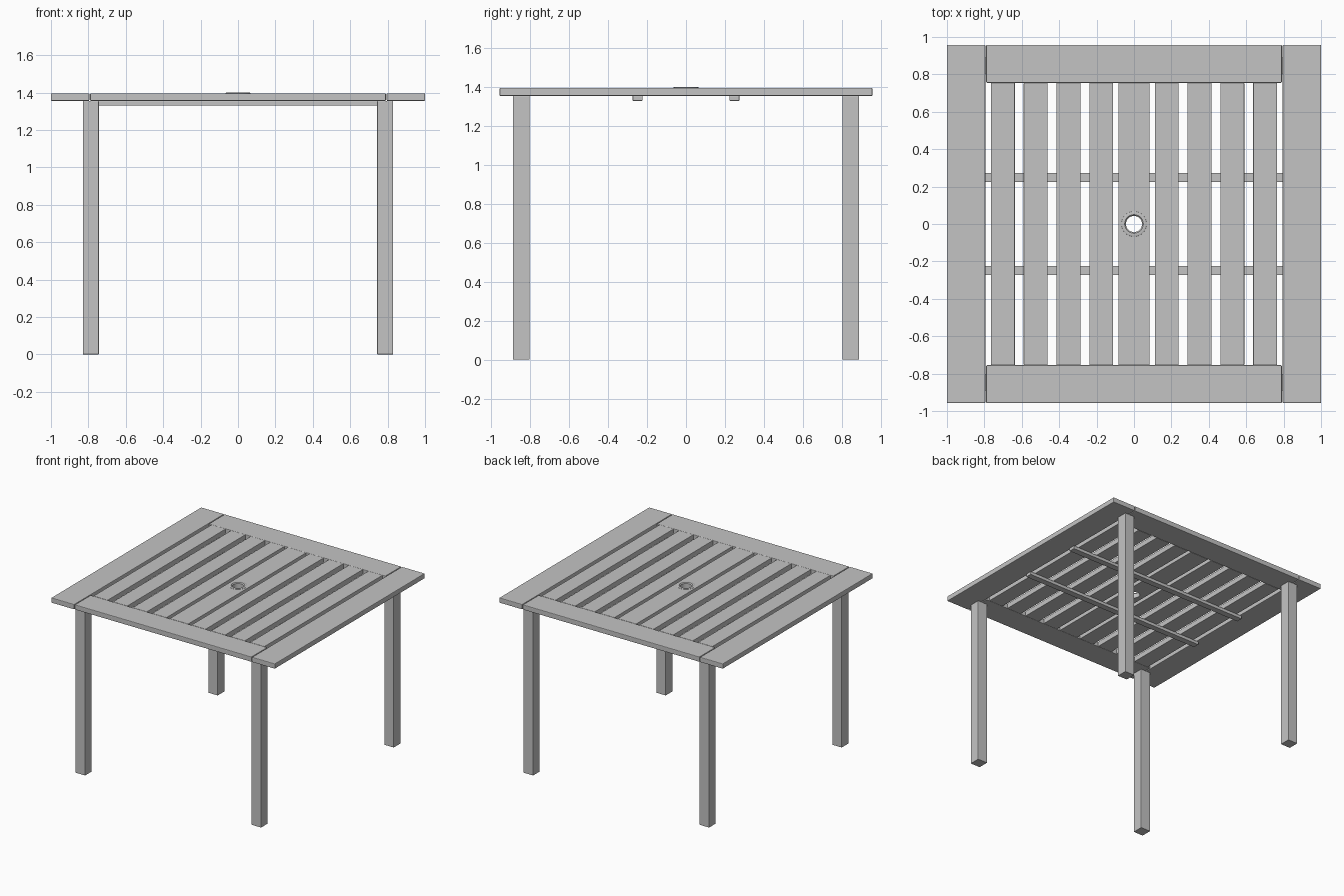
import bpy, bmesh, math

if "Cube" in bpy.data.objects:
    bpy.data.objects.remove(bpy.data.objects["Cube"], do_unlink=True)

TOP, UNDER = 1.396, 1.355      # faces of the table top
EDGE_X, EDGE_Y = 1.0, 0.958    # outer edges
RAIL_X, RAIL_Y = 0.79, 0.755   # inner limits of the frame

grey = bpy.data.materials.new("painted_grey")
grey.use_nodes = True
colour = (0.55, 0.55, 0.55, 1)
grey.diffuse_color = colour
grey.node_tree.nodes["Principled BSDF"].inputs["Base Color"].default_value = colour


def finish(name, bm):
    mesh = bpy.data.meshes.new(name)
    bm.to_mesh(mesh)
    bm.free()
    mesh.materials.append(grey)
    obj = bpy.data.objects.new(name, mesh)
    bpy.context.collection.objects.link(obj)
    return obj


def board(name, x0, x1, y0, y1, z0, z1, bevel=0.005):
    """Box between two corners with lightly eased edges."""
    bm = bmesh.new()
    bmesh.ops.create_cube(bm, size=1)
    for v in bm.verts:
        v.co.x = x1 if v.co.x > 0 else x0
        v.co.y = y1 if v.co.y > 0 else y0
        v.co.z = z1 if v.co.z > 0 else z0
    bmesh.ops.bevel(bm, geom=bm.edges[:], offset=bevel, segments=2,
                    profile=0.5, affect='EDGES')
    return finish(name, bm)


# Frame: full-length side boards with end boards between them
for side, s in (("left", 1), ("right", -1)):
    xs = sorted((s * (RAIL_X + 0.005), s * EDGE_X))
    board(side + "_side_board", *xs, -EDGE_Y, EDGE_Y, UNDER, TOP)
for end, s in (("front", -1), ("back", 1)):
    ys = sorted((s * RAIL_Y, s * EDGE_Y))
    board(end + "_end_board", -RAIL_X, RAIL_X, *ys, UNDER, TOP)

# Slats on either side of the wider centre board
for i in range(1, 5):
    for side, s in (("left", 1), ("right", -1)):
        c = s * 0.1752 * i
        board(f"{side}_slat_{i}", c - 0.064, c + 0.064,
              -RAIL_Y, RAIL_Y, UNDER, TOP, 0.003)
centre = board("centre_slat", -0.083, 0.083, -RAIL_Y, RAIL_Y, UNDER, TOP, 0.003)

# Parasol hole through the centre board
bm = bmesh.new()
bmesh.ops.create_cone(bm, cap_ends=True, segments=32, radius1=0.05,
                      radius2=0.05, depth=0.2)
bmesh.ops.translate(bm, verts=bm.verts, vec=(0, 0, TOP))
cutter = finish("hole_cutter", bm)
cutter.hide_render = True
cut = centre.modifiers.new("hole", 'BOOLEAN')
cut.object = cutter
cut.operation = 'DIFFERENCE'
cut.solver = 'EXACT'
bpy.context.view_layer.objects.active = centre
bpy.ops.object.modifier_apply(modifier=cut.name)
bpy.data.objects.remove(cutter, do_unlink=True)

# Parasol collar: a lathed sleeve with a low rounded lip
profile = [(0.043, UNDER), (0.051, UNDER), (0.051, TOP - 0.002), (0.068, TOP - 0.002),
           (0.067, TOP + 0.002), (0.062, TOP + 0.004), (0.05, TOP + 0.003),
           (0.043, TOP - 0.004)]
bm = bmesh.new()
verts = [bm.verts.new((r, 0, z)) for r, z in profile]
edges = [bm.edges.new((verts[i - 1], verts[i])) for i in range(len(verts))]
bmesh.ops.spin(bm, geom=verts + edges, cent=(0, 0, 0), axis=(0, 0, 1),
               angle=2 * math.pi, steps=32)
bmesh.ops.remove_doubles(bm, verts=bm.verts, dist=0.0001)
bmesh.ops.recalc_face_normals(bm, faces=bm.faces)
collar = finish("parasol_collar", bm)
bpy.ops.object.select_all(action='DESELECT')
collar.select_set(True)
bpy.context.view_layer.objects.active = collar
bpy.ops.object.shade_smooth_by_angle(angle=math.radians(40))

# Cross battens beneath the slats
for end, s in (("front", -1), ("back", 1)):
    c = s * 0.249
    board(end + "_batten", -0.81, 0.81, c - 0.025, c + 0.025, 1.33, UNDER, 0.002)

# Square legs
for end, sy in (("front", -1), ("back", 1)):
    for side, sx in (("left", 1), ("right", -1)):
        x, y = sx * 0.787, sy * 0.847
        board(f"{end}_{side}_leg", x - 0.043, x + 0.043,
              y - 0.043, y + 0.043, 0, UNDER, 0.003)
